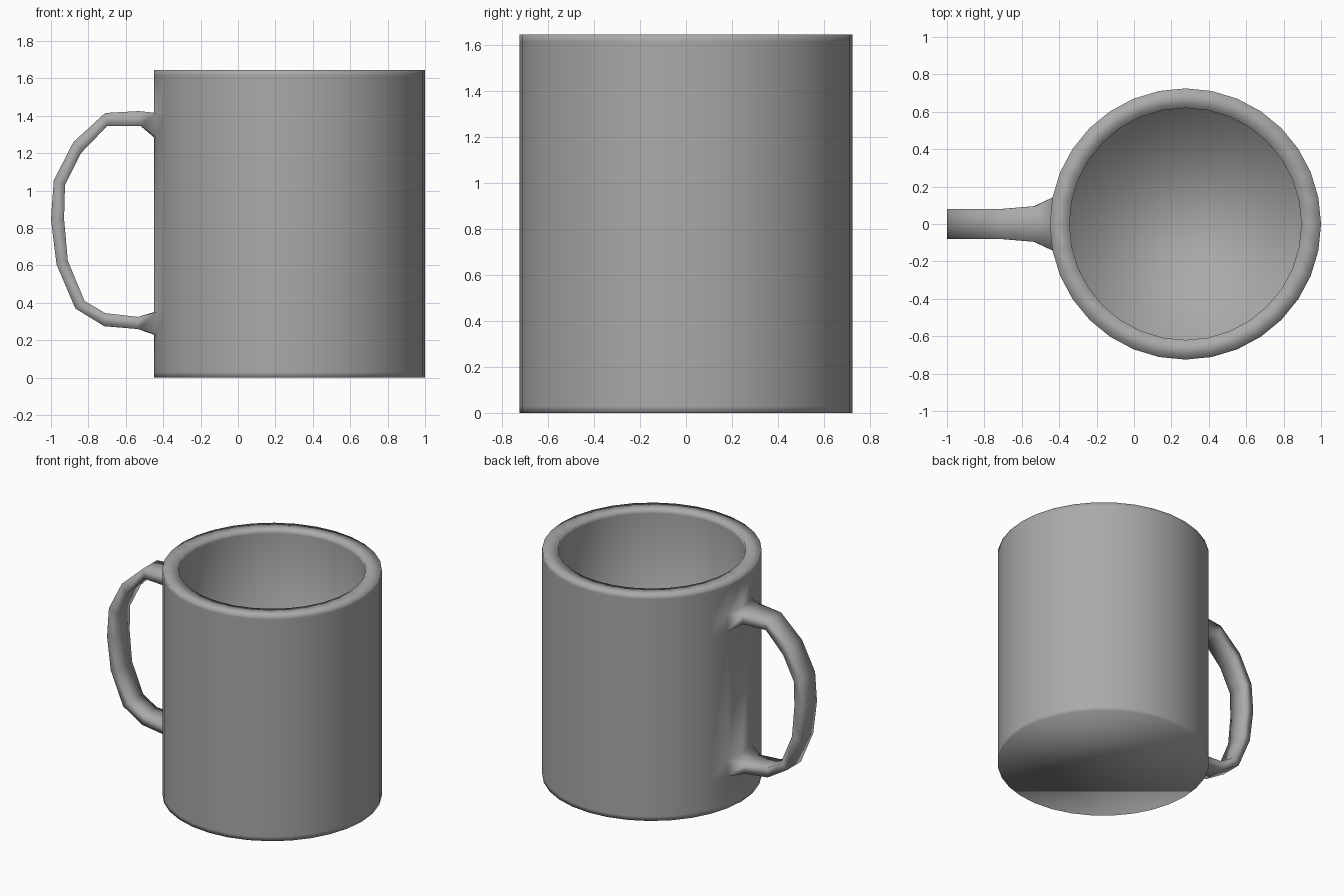
import bpy, bmesh
from math import sin, cos, pi

if "Cube" in bpy.data.objects:
    bpy.data.objects.remove(bpy.data.objects["Cube"])

CX, R, RI, H, N = 0.275, 0.725, 0.62, 1.645, 32
bm = bmesh.new()


def ring_verts(points):
    return [bm.verts.new(p) for p in points]


def circle(r, z):
    return ring_verts((CX + r * cos(2 * pi * i / N), r * sin(2 * pi * i / N), z)
                      for i in range(N))


def skin(loops, skip=()):
    # Join a row of closed loops with quads; skip holds (row, column) openings
    for k, (a, b) in enumerate(zip(loops, loops[1:])):
        for i in range(len(a)):
            j = (i + 1) % len(a)
            if (k, i) not in skip:
                bm.faces.new((a[i], a[j], b[j], b[i]))


# Cup body: outer wall, flat rim, inner wall; two openings left for the handle
heights = [0, 0.03, 0.23, 0.35, 1.285, 1.415, 1.615, H]
loops = [circle(R, z) for z in heights] + [circle(RI, z) for z in (H, 1.615, 0.1)]
mid = N // 2
skin(loops, {(2, mid - 1), (2, mid), (4, mid - 1), (4, mid)})
# Underside and inside floor
bm.faces.new(loops[0])
bm.faces.new(loops[-1])

# Handle: outer point, inner point (x, z) and half width along the grip
stations = [
    ((-0.53, 1.425), (-0.52, 1.345), 0.095),
    ((-0.71, 1.415), (-0.70, 1.345), 0.08),
    ((-0.88, 1.26), (-0.84, 1.20), 0.08),
    ((-0.985, 1.055), (-0.925, 1.03), 0.08),
    ((-1.0, 0.845), (-0.93, 0.85), 0.08),
    ((-0.97, 0.605), (-0.91, 0.625), 0.08),
    ((-0.87, 0.37), (-0.82, 0.41), 0.08),
    ((-0.715, 0.275), (-0.71, 0.345), 0.08),
    ((-0.535, 0.26), (-0.535, 0.325), 0.095),
]


def wall_ring(outer, inner):
    # Edge of a handle opening, ordered like the grip sections
    cols = (mid - 1, mid, mid + 1)
    return [loops[outer][c] for c in cols] + [loops[inner][c] for c in reversed(cols)]


grip = [wall_ring(5, 4)]
for (ox, oz), (ix, iz), w in stations:
    grip.append(ring_verts([(ox, y, oz) for y in (w, 0, -w)] +
                           [(ix, y, iz) for y in (-w, 0, w)]))
grip.append(wall_ring(2, 3))
skin(grip)

# Smooth-shaded single piece in mid grey
bmesh.ops.recalc_face_normals(bm, faces=bm.faces)
mesh = bpy.data.meshes.new("mug_body_and_handle")
bm.to_mesh(mesh)
bm.free()
mesh.shade_smooth()
mug = bpy.data.objects.new("mug_body_and_handle", mesh)
bpy.context.collection.objects.link(mug)
grey = bpy.data.materials.new("grey_glaze")
grey.diffuse_color = (0.4, 0.4, 0.4, 1)
grey.use_nodes = True
grey.node_tree.nodes["Principled BSDF"].inputs["Base Color"].default_value = grey.diffuse_color
mesh.materials.append(grey)
